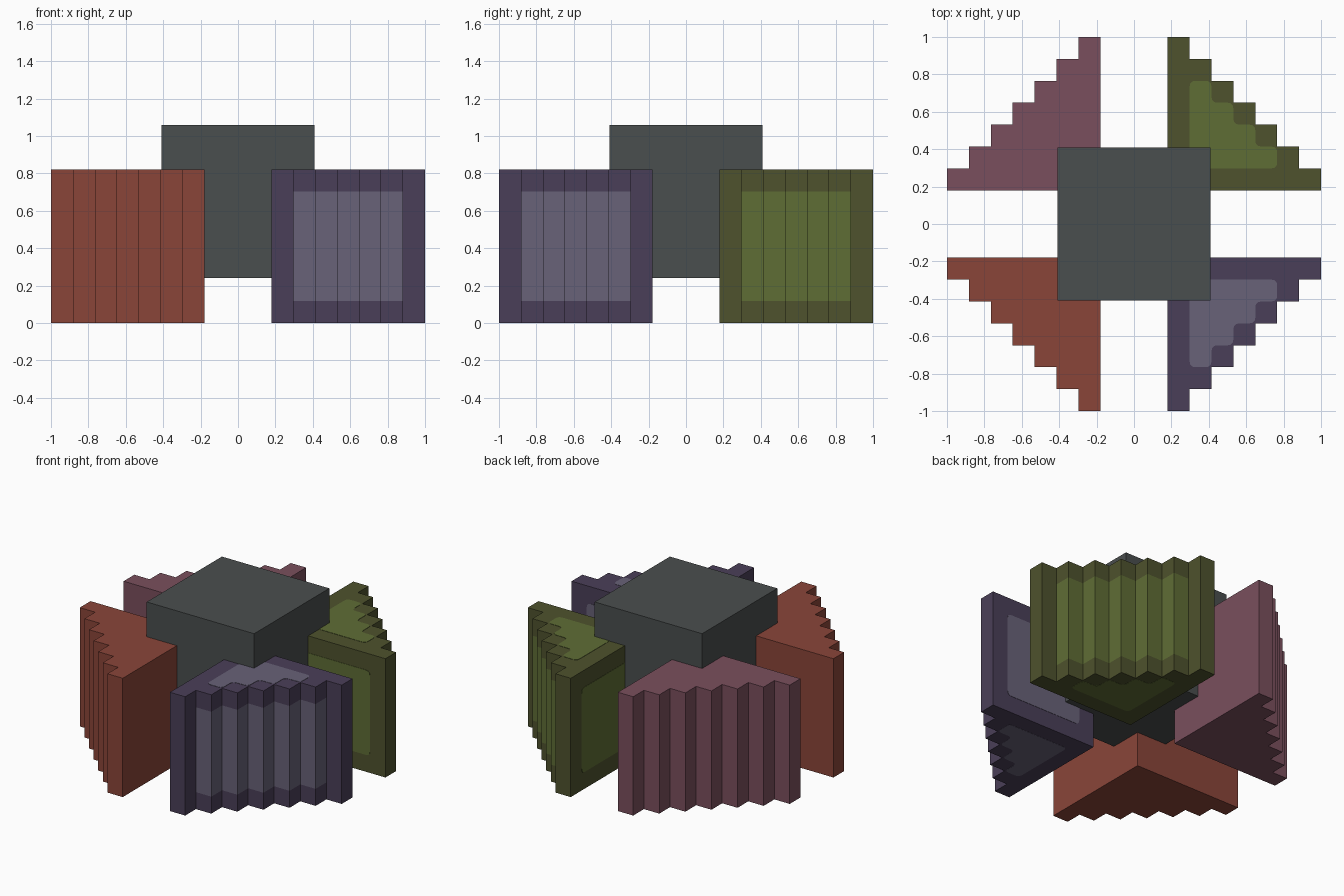
import bpy, bmesh
from mathutils import Vector

cube = bpy.data.objects.get("Cube")
if cube:
    bpy.data.objects.remove(cube, do_unlink=True)

GAP = 0.18            # distance of each block's inner corner from the axes
SIZE = 0.82           # block height and footprint
STEPS = 7
CELL = SIZE / STEPS
PLATE = 0.002         # panel relief


def material(name, hex_code):
    def linear(c):
        return c / 12.92 if c <= 0.04045 else ((c + 0.055) / 1.055) ** 2.4
    rgb = [linear(v / 255) for v in bytes.fromhex(hex_code)]
    mat = bpy.data.materials.new(name)
    mat.use_nodes = True
    mat.diffuse_color = (*rgb, 1)
    bsdf = next(n for n in mat.node_tree.nodes if n.type == 'BSDF_PRINCIPLED')
    bsdf.inputs["Base Color"].default_value = (*rgb, 1)
    bsdf.inputs["Roughness"].default_value = 0.8
    return mat


def finish(bm, name, mats):
    bmesh.ops.recalc_face_normals(bm, faces=bm.faces)
    mesh = bpy.data.meshes.new(name)
    bm.to_mesh(mesh)
    bm.free()
    for mat in mats:
        mesh.materials.append(mat)
    obj = bpy.data.objects.new(name, mesh)
    bpy.context.collection.objects.link(obj)
    return obj


def stair_outline(start, n):
    """Stepped triangle in cell units, with its square corner at start."""
    pts = [(0, 0), (n, 0)]
    for k in range(n):
        pts += [(n - k, k + 1), (n - k - 1, k + 1)]
    return [Vector((x + start, y + start)) for x, y in pts]


def rounded(pts, radius=0.27, segments=3):
    """Replace each corner with a short curve."""
    out = []
    for i, p in enumerate(pts):
        a = p + (pts[i - 1] - p).normalized() * radius
        b = p + (pts[(i + 1) % len(pts)] - p).normalized() * radius
        for s in range(segments + 1):
            t = s / segments
            out.append(a * (1 - t) ** 2 + p * 2 * t * (1 - t) + b * t * t)
    return out


def stair_block(name, sx, sy, mats):
    panelled = len(mats) > 1

    def place(x, y, z):
        return Vector((sx * (GAP + x * CELL), sy * (GAP + y * CELL), z * CELL))

    # Stepped prism, banded in height so the middle can take the panel colour
    outline = stair_outline(0, STEPS)
    levels = [0, 1, STEPS - 1, STEPS] if panelled else [0, STEPS]
    bm = bmesh.new()
    rings = [[bm.verts.new(place(p.x, p.y, z)) for p in outline] for z in levels]
    bm.faces.new(rings[0])
    bm.faces.new(rings[-1])
    count = len(outline)
    for band in range(len(levels) - 1):
        low, high = rings[band], rings[band + 1]
        for i in range(count):
            j = (i + 1) % count
            face = bm.faces.new((low[i], low[j], high[j], high[i]))
            mid = (outline[i] + outline[j]) / 2
            if panelled and band == 1 and min(mid) > 1:
                face.material_index = 1
    finish(bm, name, mats)

    if not panelled:
        return

    # Thin rounded panels on the top, bottom and two inner walls
    stepped = rounded(stair_outline(1, STEPS - 3))
    lo, hi = 1, STEPS - 1
    square = rounded([Vector(c) for c in ((lo, lo), (hi, lo), (hi, hi), (lo, hi))])
    panels = {
        "top_panel": (stepped, lambda u, v, d: place(u, v, STEPS + d)),
        "bottom_panel": (stepped, lambda u, v, d: place(u, v, -d)),
        "inner_side_panel": (square, lambda u, v, d: place(-d, u, v)),
        "inner_end_panel": (square, lambda u, v, d: place(u, -d, v)),
    }
    for part, (shape, mapping) in panels.items():
        bm = bmesh.new()
        # The bottom panel stays within a hair of the ground
        relief = (PLATE / 2 if part == "bottom_panel" else PLATE) / CELL
        inner = [bm.verts.new(mapping(p.x, p.y, -relief)) for p in shape]
        outer = [bm.verts.new(mapping(p.x, p.y, relief)) for p in shape]
        bm.faces.new(inner)
        bm.faces.new(outer)
        for i in range(len(shape)):
            j = (i + 1) % len(shape)
            bm.faces.new((inner[i], inner[j], outer[j], outer[i]))
        finish(bm, f"{name}_{part}", [mats[1]])


# Colours
grey = material("slate grey", "4A4E4E")
red = material("brick red", "8A4539")
pink = material("dusty rose", "7A4F5D")
olive = material("dark olive", "4E522D")
moss = material("light olive", "5F6D35")
plum = material("dark plum", "4A3F58")
lilac = material("grey lilac", "686278")

# Central raised cube
bm = bmesh.new()
bmesh.ops.create_cube(bm, size=SIZE)
bmesh.ops.translate(bm, verts=bm.verts, vec=(0, 0, 0.24 + SIZE / 2))
finish(bm, "centre_cube", [grey])

# Four corner stair blocks
stair_block("front_left_stair", 1, -1, [plum, lilac])
stair_block("back_left_stair", 1, 1, [olive, moss])
stair_block("front_right_stair", -1, -1, [red])
stair_block("back_right_stair", -1, 1, [pink])
